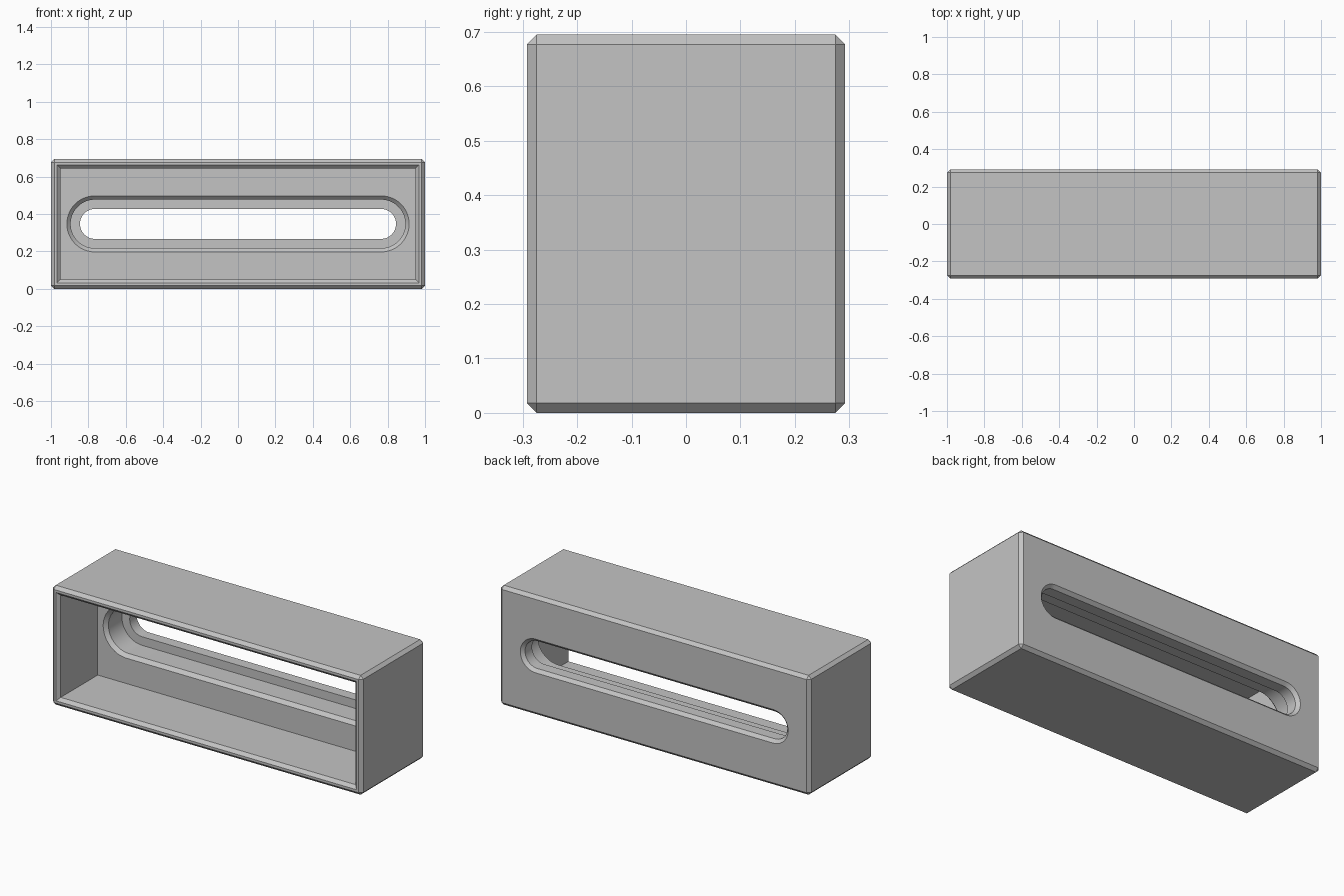
import bpy, bmesh
from math import pi, sin, cos

W, D, H = 2.0, 0.585, 0.695      # overall size
CH = 0.018                       # chamfer width
WALL = 0.05                      # side wall thickness
FRONT, BACK = -D / 2, D / 2
INNER = 0.066                    # inside face of the thick rear wall
LEDGE = 0.21                     # step inside the slot
SLOT_X = 0.765                   # centre of the slot's round ends

if "Cube" in bpy.data.objects:
    bpy.data.objects.remove(bpy.data.objects["Cube"], do_unlink=True)

grey = bpy.data.materials.new("plain grey")
grey.use_nodes = True
colour = (0.55, 0.55, 0.55, 1)
grey.diffuse_color = colour
grey.node_tree.nodes["Principled BSDF"].inputs["Base Color"].default_value = colour


def rectangle(inset):
    x, z = W / 2 - inset, H / 2 - inset
    return [(x, -z), (x, z), (-x, z), (-x, -z)]


def stadium(radius, steps=24):
    half = [(SLOT_X + radius * cos(a), radius * sin(a))
            for a in (-pi / 2 + pi * i / steps for i in range(steps + 1))]
    return half + [(-x, -z) for x, z in half]


def loft(name, sections):
    """Closed solid through (y, outline) sections, front to back."""
    bm = bmesh.new()
    rings = [[bm.verts.new((x, y, z + H / 2)) for x, z in outline]
             for y, outline in sections]
    for a, b in zip(rings, rings[1:]):
        for i in range(len(a)):
            j = (i + 1) % len(a)
            bm.faces.new((a[i], a[j], b[j], b[i]))
    bm.faces.new(rings[0])
    bm.faces.new(rings[-1])
    bmesh.ops.recalc_face_normals(bm, faces=bm.faces)
    mesh = bpy.data.meshes.new(name)
    bm.to_mesh(mesh)
    bm.free()
    mesh.materials.append(grey)
    obj = bpy.data.objects.new(name, mesh)
    bpy.context.collection.objects.link(obj)
    return obj


# Chamfered outer block
housing = loft("housing", [(FRONT, rectangle(0)), (BACK, rectangle(0))])
bevel = housing.modifiers.new("chamfer", "BEVEL")
bevel.width, bevel.segments = CH, 1

# Front cavity, flared at its mouth
over = 0.01
cavity = loft("cavity_cutter", [
    (FRONT - over, rectangle(WALL - CH - over)),
    (FRONT + CH, rectangle(WALL)),
    (INNER, rectangle(WALL))])

# Stepped slot through the rear wall, chamfered on both sides
slot = loft("slot_cutter", [
    (0, stadium(0.15)),
    (INNER, stadium(0.15)),
    (INNER + 0.02, stadium(0.13)),
    (LEDGE, stadium(0.13)),
    (LEDGE, stadium(0.08)),
    (BACK - CH, stadium(0.08)),
    (BACK + over, stadium(0.08 + CH + over))])

for cutter in (cavity, slot):
    cutter.hide_render = True
    cut = housing.modifiers.new(cutter.name, "BOOLEAN")
    cut.operation, cut.solver, cut.object = "DIFFERENCE", "EXACT", cutter

# Apply the cuts, drop the cutters and shade the round ends smooth
bpy.ops.object.select_all(action="DESELECT")
bpy.context.view_layer.objects.active = housing
housing.select_set(True)
for modifier in list(housing.modifiers):
    bpy.ops.object.modifier_apply(modifier=modifier.name)
for cutter in (cavity, slot):
    bpy.data.objects.remove(cutter, do_unlink=True)
bpy.ops.object.shade_smooth_by_angle(angle=pi / 6)
